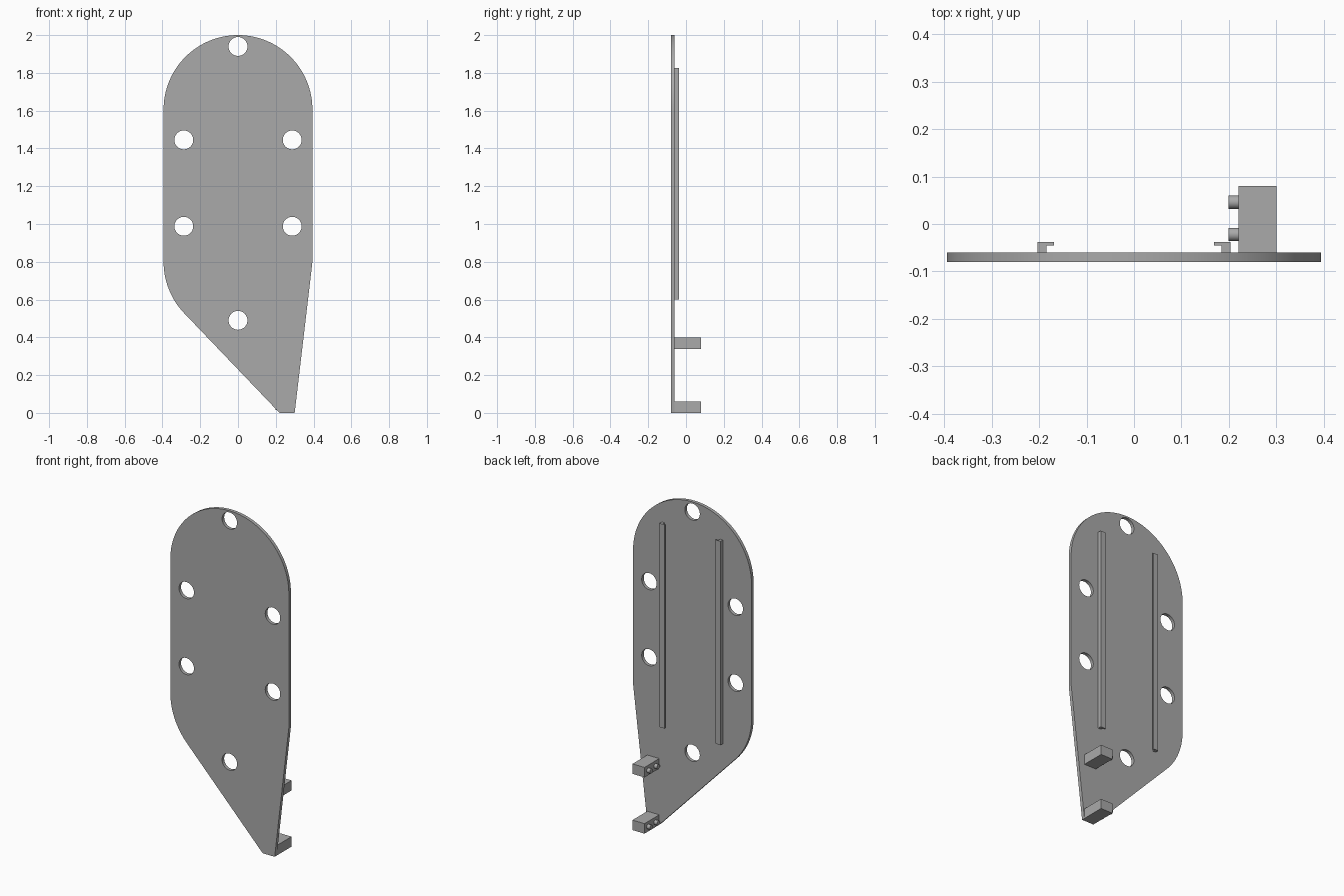
import bpy
import bmesh
from math import cos, sin, radians
from mathutils import Matrix

cube = bpy.data.objects.get("Cube")
if cube:
    bpy.data.objects.remove(cube)

grey = bpy.data.materials.new("plain grey")
grey.use_nodes = True
colour = (0.4, 0.4, 0.4, 1)
grey.diffuse_color = colour
grey.node_tree.nodes["Principled BSDF"].inputs["Base Color"].default_value = colour

R = 0.394             # corner radius of the plate
BACK = -0.06          # rear face of the plate


def arc(cx, cz, r, start, end, steps):
    angles = [radians(start + (end - start) * i / steps) for i in range(steps + 1)]
    return [(cx + r * cos(a), cz + r * sin(a)) for a in angles]


def add_mesh(name, bm):
    bmesh.ops.recalc_face_normals(bm, faces=bm.faces)
    mesh = bpy.data.meshes.new(name)
    bm.to_mesh(mesh)
    bm.free()
    mesh.materials.append(grey)
    obj = bpy.data.objects.new(name, mesh)
    bpy.context.collection.objects.link(obj)
    return obj


def smooth(obj):
    bpy.ops.object.select_all(action="DESELECT")
    obj.select_set(True)
    bpy.context.view_layer.objects.active = obj
    bpy.ops.object.shade_smooth_by_angle(angle=radians(30))


def box(name, x, y, z):
    bm = bmesh.new()
    bmesh.ops.create_cube(bm, size=1)
    for v in bm.verts:
        v.co = [lo + (c + 0.5) * (hi - lo) for c, (lo, hi) in zip(v.co, (x, y, z))]
    return add_mesh(name, bm)


# Plate: rounded outline tapering to a toe, with six round holes
outline = arc(0, 1.606, R, 0, 180, 64) + arc(0, 0.8, R, 180, 223.8, 16)
outline += [(0.22, 0), (0.30, 0), (R, 0.8)]
holes = [(0, 1.94), (0, 0.49)]
holes += [(side * 0.287, z) for side in (-1, 1) for z in (0.988, 1.445)]

curve = bpy.data.curves.new("plate", "CURVE")
curve.dimensions = "2D"
curve.fill_mode = "BOTH"
curve.extrude = 0.01
for loop in [outline] + [arc(x, z, 0.05, 0, 348.75, 31) for x, z in holes]:
    spline = curve.splines.new("POLY")
    spline.points.add(len(loop) - 1)
    for point, (x, z) in zip(spline.points, loop):
        point.co = (x, z, 0, 1)
    spline.use_cyclic_u = True
shape = bpy.data.objects.new("plate_outline", curve)
bpy.context.collection.objects.link(shape)
bpy.context.view_layer.update()
bm = bmesh.new()
bm.from_mesh(shape.to_mesh())
shape.to_mesh_clear()
bpy.data.objects.remove(shape)
bmesh.ops.remove_doubles(bm, verts=bm.verts, dist=0.0001)
bm.transform(Matrix.Translation((0, BACK - 0.01, 0)) @ Matrix.Rotation(radians(90), 4, "X"))
smooth(add_mesh("plate", bm))

# Rails: a mirrored pair of L sections with lips facing inward
section = [(0.203, -0.06), (0.203, -0.038), (0.169, -0.038),
           (0.169, -0.045), (0.184, -0.045), (0.184, -0.06)]
for name, side in (("left_rail", 1), ("right_rail", -1)):
    bm = bmesh.new()
    face = bm.faces.new([bm.verts.new((side * x, y, 0.60)) for x, y in section])
    top = bmesh.ops.extrude_face_region(bm, geom=[face])["geom"]
    bmesh.ops.translate(bm, vec=(0, 0, 1.225),
                        verts=[g for g in top if isinstance(g, bmesh.types.BMVert)])
    add_mesh(name, bm)

# Hinge blocks, each with two short pegs on the inner side
for level, z in (("lower", 0.03), ("upper", 0.368)):
    box(level + "_block", (0.22, 0.30), (BACK, 0.08), (z - 0.03, z + 0.03))
    for place, y in (("front", -0.022), ("back", 0.046)):
        bm = bmesh.new()
        bmesh.ops.create_cone(bm, cap_ends=True, segments=24, radius1=0.014,
                              radius2=0.014, depth=0.022)
        bm.transform(Matrix.Translation((0.21, y, z)) @ Matrix.Rotation(radians(90), 4, "Y"))
        smooth(add_mesh(level + "_" + place + "_peg", bm))
